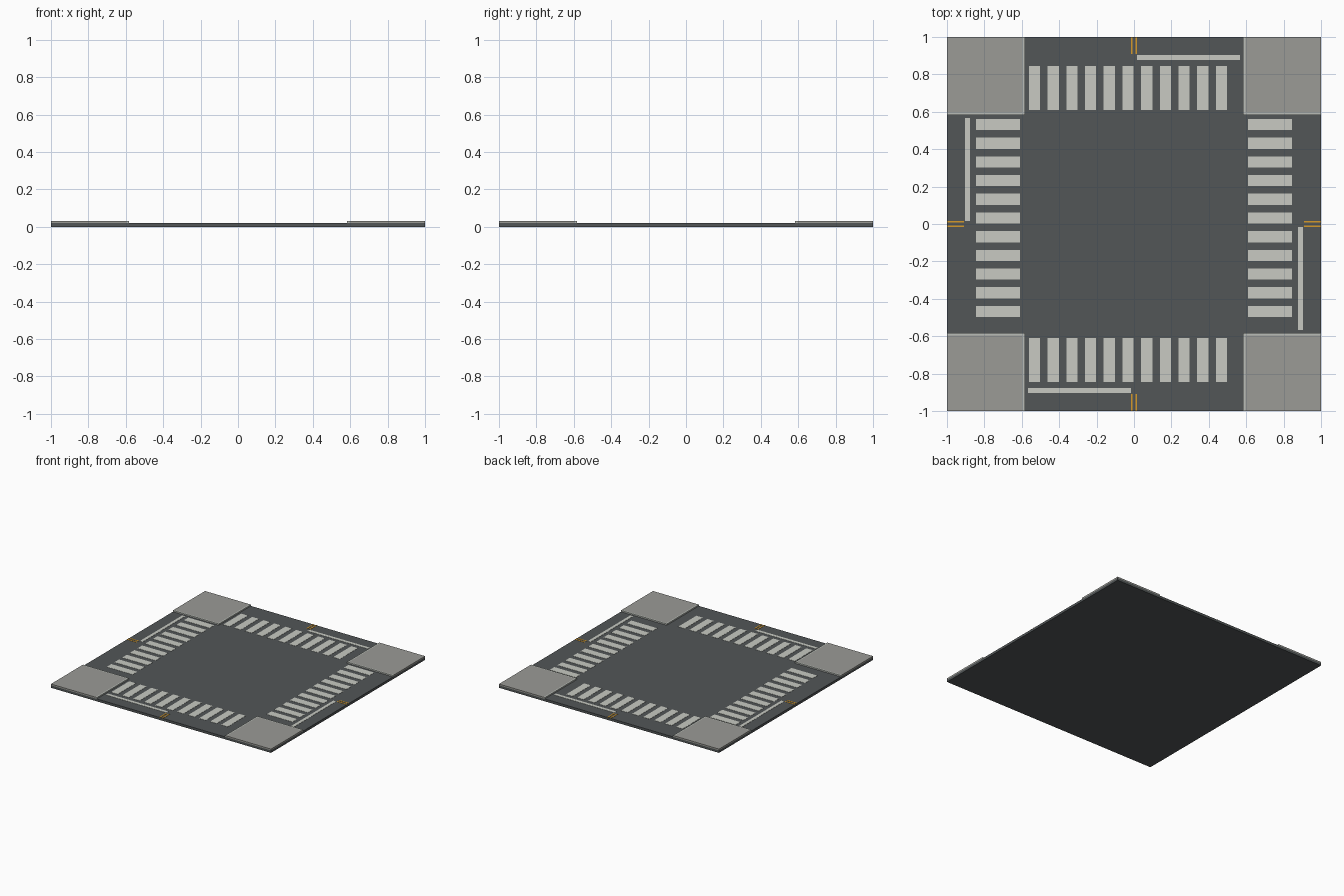
import bpy, bmesh

if "Cube" in bpy.data.objects:
    bpy.data.objects.remove(bpy.data.objects["Cube"])

def material(name, rgb):
    m = bpy.data.materials.new(name)
    lin = [(c / 255 / 12.92) if c <= 10 else ((c / 255 + 0.055) / 1.055) ** 2.4 for c in rgb]
    m.diffuse_color = (*lin, 1)
    m.use_nodes = True
    m.node_tree.nodes["Principled BSDF"].inputs["Base Color"].default_value = m.diffuse_color
    return m

asphalt = material("asphalt", (82, 86, 87))
white = material("white_paint", (200, 202, 194))
yellow = material("yellow_paint", (214, 154, 42))
paving = material("paving", (155, 155, 150))
kerb_grey = material("kerb_grey", (186, 190, 184))

ROAD, PAINT, KERB, WALK = 0.02, 0.0215, 0.031, 0.031

def boxes(name, mat, rects, z0, z1):
    """One object made of boxes given as (x0, x1, y0, y1)."""
    bm = bmesh.new()
    for x0, x1, y0, y1 in rects:
        v = bmesh.ops.create_cube(bm, size=1)["verts"]
        bmesh.ops.scale(bm, vec=(x1 - x0, y1 - y0, z1 - z0), verts=v)
        bmesh.ops.translate(bm, vec=((x0 + x1) / 2, (y0 + y1) / 2, (z0 + z1) / 2), verts=v)
    mesh = bpy.data.meshes.new(name)
    bm.to_mesh(mesh)
    bm.free()
    mesh.materials.append(mat)
    bpy.context.collection.objects.link(bpy.data.objects.new(name, mesh))

def span(s, a, b):
    """Interval a..b mirrored to side s."""
    return (a, b) if s > 0 else (-b, -a)

# road slab
boxes("road_slab", asphalt, [(-1, 1, -1, 1)], 0, ROAD)

# raised corner pavements with kerbs along the two road edges
corners = [(sx, sy) for sx in (-1, 1) for sy in (-1, 1)]
boxes("corner_pavements", paving,
      [(*span(sx, 0.595, 1), *span(sy, 0.595, 1)) for sx, sy in corners], ROAD, WALK)
boxes("kerbs", kerb_grey,
      [(*span(sx, 0.583, 0.595), *span(sy, 0.583, 1)) for sx, sy in corners]
      + [(*span(sx, 0.595, 1), *span(sy, 0.583, 0.595)) for sx, sy in corners], ROAD, KERB)

# crossings, stop lines and double centre lines on each arm
zebra, stops, centre = [], [], []
for s in (-1, 1):
    for i in range(11):
        c = -0.532 + 0.1 * i
        zebra.append((c - 0.03, c + 0.03, *span(s, 0.61, 0.845)))
        zebra.append((*span(s, 0.61, 0.845), -c - 0.03, -c + 0.03))
    stops.append((*span(s, 0.016, 0.567), *span(s, 0.878, 0.904)))
    stops.append((*span(s, 0.878, 0.904), *span(-s, 0.016, 0.567)))
    for t in (-1, 1):
        centre.append((*span(t, 0.007, 0.017), *span(s, 0.91, 1)))
        centre.append((*span(s, 0.91, 1), *span(t, 0.007, 0.017)))
boxes("crossing_stripes", white, zebra, ROAD, PAINT)
boxes("stop_lines", white, stops, ROAD, PAINT)
boxes("centre_lines", yellow, centre, ROAD, PAINT)
